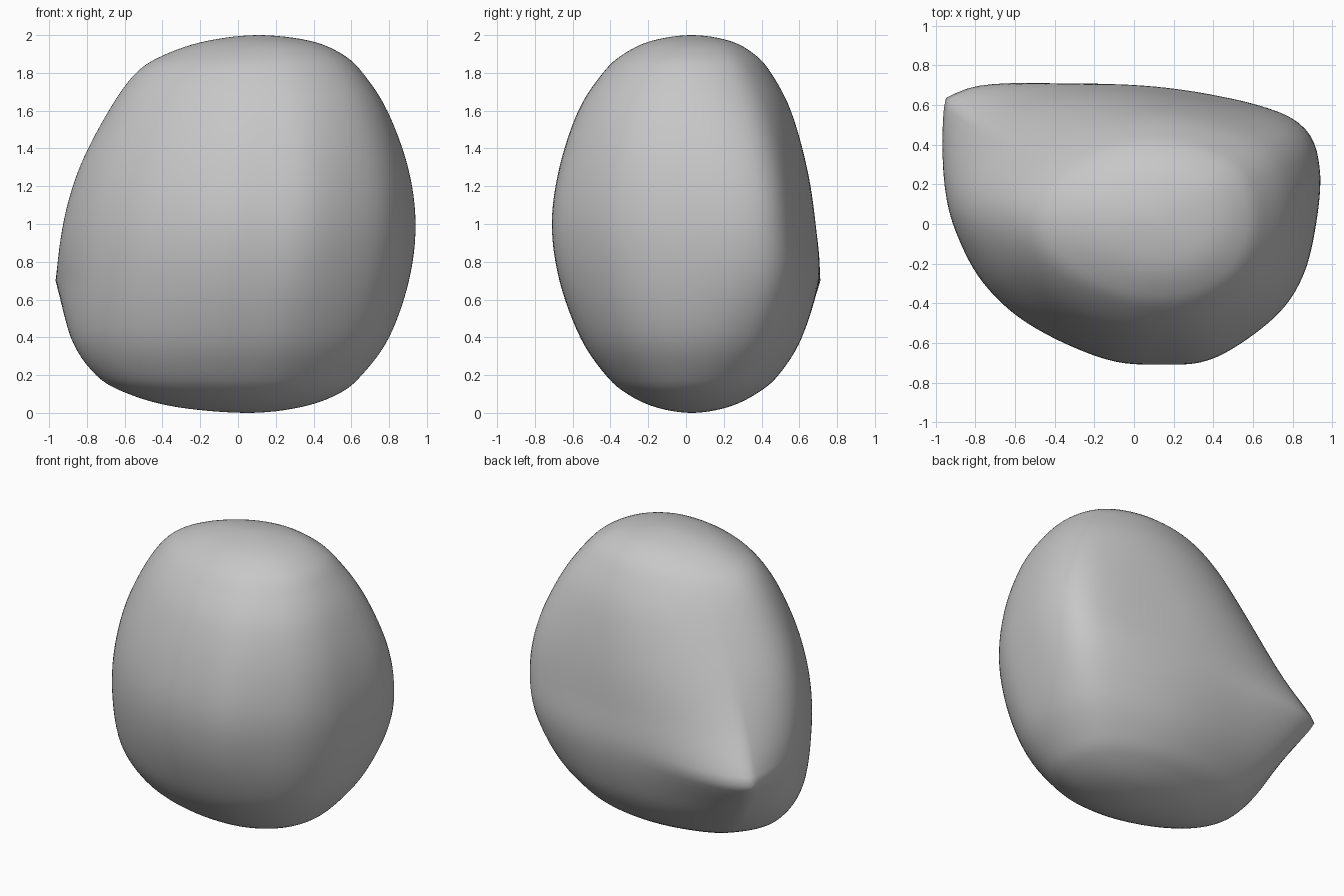
import bpy, bmesh
from math import pi, cos, sin, exp
from mathutils import Vector

if "Cube" in bpy.data.objects:
    bpy.data.objects.remove(bpy.data.objects["Cube"])

SIDES, STEPS = 128, 6

# Height, then left/right and front/back limits of the stone at that height
LIMITS = [
    (0, .05, .05, .03, .03),
    (.03, -.32, .33, -.16, .22),
    (.1, -.58, .53, -.31, .37),
    (.2, -.755, .655, -.425, .49),
    (.4, -.89, .8, -.56, .615),
    (.7, -.945, .905, -.67, .7),
    (1, -.925, .94, -.71, .685),
    (1.3, -.84, .9, -.67, .64),
    (1.6, -.685, .79, -.57, .555),
    (1.8, -.54, .66, -.44, .45),
    (1.9, -.38, .55, -.33, .36),
    (1.97, -.16, .38, -.18, .23),
    (2, .11, .11, .03, .03),
]

# Widest cross-section, counter-clockwise, with its sharp back corner
OUTLINE = [
    (-.15, -.68), (.12, -.71), (.4, -.68), (.7, -.48), (.85, -.27), (.92, 0),
    (.94, .28), (.87, .48), (.65, .59), (.15, .68), (-.4, .71), (-.72, .7),
    (-.88, .655), (-.94, .59), (-.94, .2), (-.85, -.1), (-.72, -.33), (-.5, -.52),
]


def spline(a, b, c, d, t):
    """Smooth curve from b to c."""
    return b + ((c - a) * t + (2 * a - 5 * b + 4 * c - d) * t * t
                + (3 * b - a - 3 * c + d) * t ** 3) / 2


def outline_radius():
    """Distance from the centre to the outline along each side direction."""
    pts = [Vector((x / .94, y / .7)) for x, y in OUTLINE]
    n = len(pts)
    dense = [spline(pts[i - 1], pts[i], pts[(i + 1) % n], pts[(i + 2) % n], s / 8)
             for i in range(n) for s in range(8)]
    radii = []
    for k in range(SIDES):
        ray = Vector((cos(2 * pi * k / SIDES), sin(2 * pi * k / SIDES)))
        for p, q in zip(dense, dense[1:] + dense[:1]):
            cp, cq = ray.cross(p), ray.cross(q)
            if cp <= 0 < cq and ray.dot(p) > 0:
                radii.append(p.lerp(q, cp / (cp - cq)).length)
                break
    return radii


def fit(values, low, high):
    a, b = min(values), max(values)
    return [low + (v - a) / (b - a) * (high - low) for v in values]


def ring(row, radii):
    """Cross-section: outline at mid height, egg-shaped above and below."""
    z, left, right, front, back = row
    body = exp(-((z - 1) / .75) ** 2)
    if z > .7:
        spike = exp(-((z - .7) / .42) ** 1.15)
    else:
        spike = exp(-((.7 - z) / .4) ** 1.3)
    xs, ys, bumps = [], [], []
    for k, r in enumerate(radii):
        a = 2 * pi * k / SIDES
        c, s = cos(a), sin(a)
        # The egg narrows to the left
        egg = (c * c + (s / (1 + .15 * c)) ** 2) ** -.5
        near = max(0, cos(a - 2.44)) ** 3
        base = egg + (r - egg) * body * (1 - near)
        bump = (r - egg) * spike * near
        xs.append(c * base)
        ys.append(s * base)
        bumps.append((c * bump * (right - left) / 2, s * bump * (back - front) / 2))
    # The corner is added after the body is sized
    return [(x + u, y + v, z) for x, y, (u, v)
            in zip(fit(xs, left, right), fit(ys, front, back), bumps)]


# Stack the rings; mirrored end rows round off both poles
def ghost(row):
    z, l, r, f, b = row
    return Vector((z, r, l, b, f))


rows = [ghost(LIMITS[1])] + [Vector(r) for r in LIMITS] + [ghost(LIMITS[-2])]
levels = [spline(*rows[i:i + 4], s / STEPS)
          for i in range(len(rows) - 3) for s in range(STEPS)][1:]

bm = bmesh.new()
radii = outline_radius()
rings = [[bm.verts.new(p) for p in ring(row, radii)] for row in levels]
for low, high in zip(rings, rings[1:]):
    for k in range(SIDES):
        j = (k + 1) % SIDES
        bm.faces.new((low[k], low[j], high[j], high[k]))

# Close the bottom and the top
for end, row, flip in ((rings[0], LIMITS[0], True), (rings[-1], LIMITS[-1], False)):
    pole = bm.verts.new((row[1], row[3], row[0]))
    for k in range(SIDES):
        a, b = end[k], end[(k + 1) % SIDES]
        bm.faces.new((b, a, pole) if flip else (a, b, pole))
bmesh.ops.recalc_face_normals(bm, faces=bm.faces)
for face in bm.faces:
    face.smooth = True

mesh = bpy.data.meshes.new("stone")
bm.to_mesh(mesh)
bm.free()
stone = bpy.data.objects.new("stone", mesh)
bpy.context.collection.objects.link(stone)

# Plain grey
grey = bpy.data.materials.new("stone grey")
grey.use_nodes = True
color = (.57, .57, .57, 1)
grey.diffuse_color = color
grey.node_tree.nodes["Principled BSDF"].inputs["Base Color"].default_value = color
mesh.materials.append(grey)
